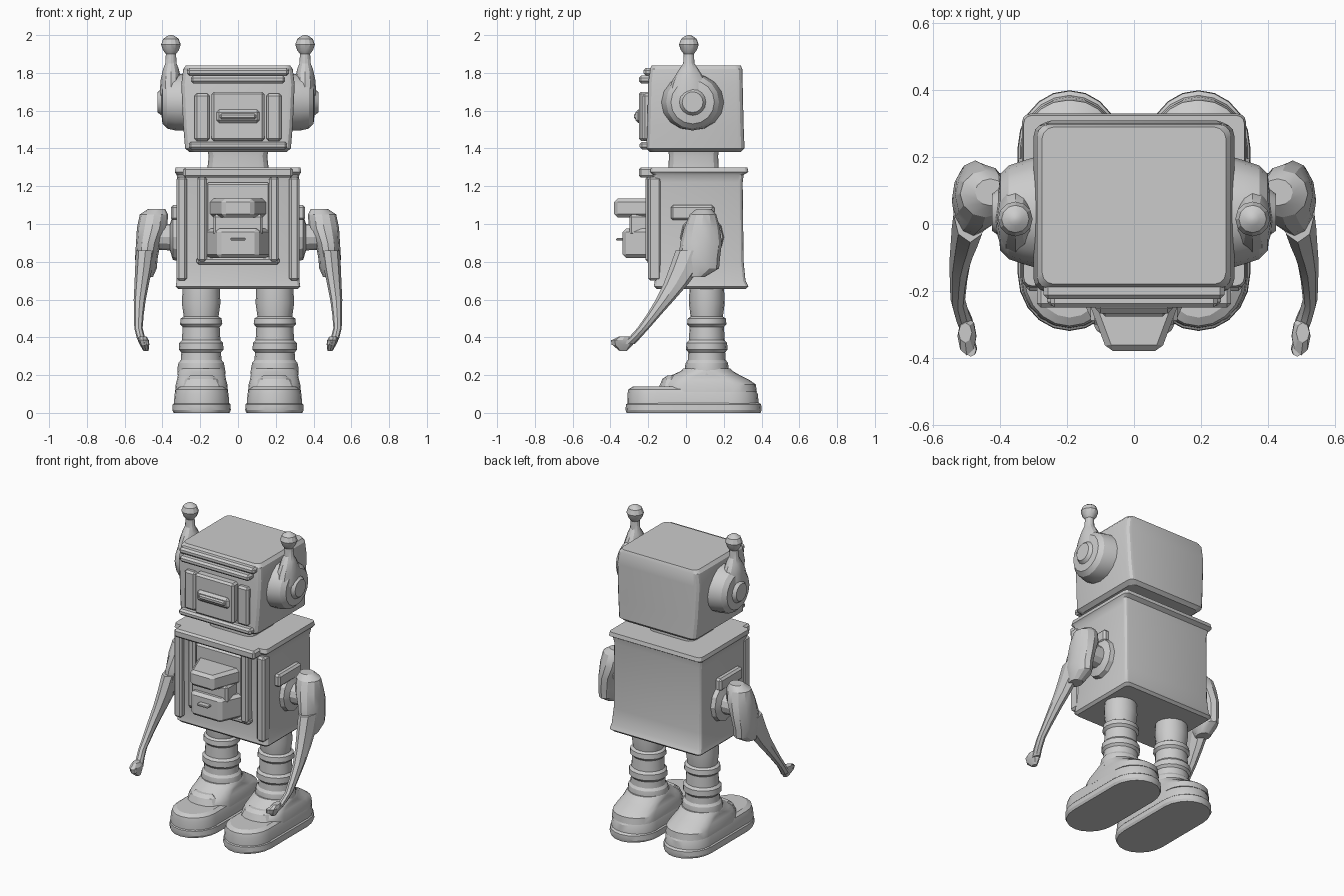
import bpy, bmesh, math
from mathutils import Matrix, Vector


def ring(cx, cy, rx, ry, r, seg):
    """Rounded rectangle outline; a big r gives an ellipse."""
    ax, ay = min(r, rx), min(r, ry)
    pts = []
    for q, (sx, sy) in enumerate([(1, 1), (-1, 1), (-1, -1), (1, -1)]):
        for k in range(seg + 1):
            a = (q + k / seg) * math.pi / 2
            pts.append((cx + sx * (rx - ax) + ax * math.cos(a),
                        cy + sy * (ry - ay) + ay * math.sin(a)))
    return pts


def loft(name, rings, r=9, seg=3, mirror=False, matrix=None):
    """Skin through horizontal rings given as (z, cx, cy, rx, ry)."""
    bm = bmesh.new()
    loops = [[bm.verts.new((x, y, z)) for x, y in ring(cx, cy, rx, ry, r, seg)]
             for z, cx, cy, rx, ry in rings]
    n = len(loops[0])
    for a, b in zip(loops, loops[1:]):
        for i in range(n):
            j = (i + 1) % n
            bm.faces.new((a[i], a[j], b[j], b[i]))
    bm.faces.new(loops[0][::-1])
    bm.faces.new(loops[-1])
    bmesh.ops.remove_doubles(bm, verts=bm.verts, dist=1e-5)
    if matrix:
        bm.transform(matrix)
    bmesh.ops.recalc_face_normals(bm, faces=bm.faces)
    return finish(name, bm, mirror)


def box(name, x0, x1, y0, y1, z0, z1, bevel=0.012, mirror=False, front=1.0):
    """Bevelled box; front narrows the -y face in x."""
    bm = bmesh.new()
    bmesh.ops.create_cube(bm, size=1)
    for v in bm.verts:
        s = front if v.co.y < 0 else 1
        v.co = Vector(((x0 + x1) / 2 + v.co.x * (x1 - x0) * s,
                       (y0 + y1) / 2 + v.co.y * (y1 - y0),
                       (z0 + z1) / 2 + v.co.z * (z1 - z0)))
    bmesh.ops.bevel(bm, geom=bm.edges[:], offset=bevel, segments=1, affect='EDGES')
    return finish(name, bm, mirror)


def finish(name, bm, mirror):
    me = bpy.data.meshes.new(name)
    bm.to_mesh(me)
    bm.free()
    ob = bpy.data.objects.new(name, me)
    bpy.context.collection.objects.link(ob)
    if mirror:
        ob.modifiers.new("Mirror", 'MIRROR').use_mirror_merge = False
    return ob


# Head with face details
loft("head", [(1.38, 0, .05, .255, .24), (1.40, 0, .05, .28, .26), (1.52, 0, .05, .29, .255),
              (1.74, 0, .05, .30, .25), (1.82, 0, .053, .29, .245), (1.84, 0, .055, .275, .235)], r=.035)
box("brow", -.25, .25, -.25, -.15, 1.745, 1.785)
box("visor_top", -.27, .27, -.225, -.1, 1.785, 1.825)
box("chin_ledge", -.26, .26, -.245, -.15, 1.395, 1.435)
box("face_plate", -.14, .14, -.25, -.15, 1.44, 1.70)
box("mouth", -.115, .115, -.268, -.2, 1.535, 1.605, .015)
box("mouth_slot", -.095, .095, -.276, -.25, 1.555, 1.585, .008)
box("cheek_pillar", .15, .23, -.23, -.15, 1.44, 1.69, mirror=True)

# Ears turned onto the x axis, with ball antennas
to_side = Matrix.Translation((0, .035, 1.645)) @ Matrix.Rotation(math.pi / 2, 4, 'Y')
loft("ear", [(.28, 0, 0, .15, .17), (.33, 0, 0, .15, .155), (.375, 0, 0, .14, .14),
             (.40, 0, 0, .115, .115), (.405, 0, 0, .07, .07), (.425, 0, 0, .055, .055)],
     seg=4, mirror=True, matrix=to_side)
loft("antenna", [(z, .355, .015, r, r * k) for z, r, k in [
    (1.68, .06, 1.9), (1.76, .055, 1.6), (1.82, .042, 1.2), (1.85, .03, 1), (1.90, .027, 1), (1.92, .042, 1),
    (1.95, .052, 1), (1.98, .041, 1), (1.995, .02, 1), (2.0, .006, 1)]], mirror=True)

# Neck
loft("neck", [(1.27, 0, .04, .165, .135), (1.36, 0, .04, .155, .13), (1.40, 0, .04, .165, .135)], r=.05)

# Torso shell, flaring at the hem and rim
loft("torso", [(.655, 0, .08, .315, .235), (.67, 0, .08, .33, .25), (.70, 0, .075, .325, .24),
               (.80, 0, .07, .318, .235), (1.22, 0, .065, .318, .235), (1.26, 0, .065, .325, .24),
               (1.275, 0, .07, .335, .26), (1.30, 0, .07, .33, .255)], r=.025)
box("torso_top_ledge", -.29, .29, -.25, -.1, 1.245, 1.30)
box("chest_side_rail", .165, .215, -.215, -.13, .80, 1.25, mirror=True)
box("chest_edge_rail", .27, .325, -.20, -.13, .70, 1.25, mirror=True)
box("chest_sill", -.22, .22, -.205, -.13, .785, .825)
box("chest_back_panel", -.17, .17, -.20, -.13, .82, 1.22)
box("chest_upper_block", -.155, .155, -.38, -.18, 1.035, 1.135, .018, front=.52)
box("chest_middle_block", -.13, .13, -.30, -.18, .94, 1.05)
box("chest_lower_block", -.175, .175, -.335, -.18, .82, .975, .018, front=.6)
box("chest_fin", -.04, .04, -.37, -.30, .912, .925, .004)

# Shoulders and arms
loft("shoulder_joint", [(.30, 0, 0, .13, .12), (.345, 0, 0, .12, .11), (.36, 0, 0, .07, .07),
                        (.44, 0, 0, .065, .065)], mirror=True,
     matrix=Matrix.Translation((0, .085, .93)) @ Matrix.Rotation(math.pi / 2, 4, 'Y'))
box("shoulder_bracket", .31, .355, -.08, .15, 1.02, 1.10, mirror=True)
loft("upper_arm", [(1.08, .43, .095, .045, .04), (1.05, .445, .09, .075, .07), (.98, .455, .085, .08, .095),
                   (.90, .475, .08, .065, .11), (.82, .485, .07, .06, .11), (.765, .485, .075, .055, .10),
                   (.72, .49, .05, .04, .05)], mirror=True)
loft("forearm", [(.86, .49, .03, .05, .085), (.76, .50, -.01, .045, .08), (.68, .51, -.055, .038, .065),
                 (.60, .52, -.11, .032, .05), (.52, .525, -.17, .026, .038), (.45, .527, -.225, .022, .032),
                 (.40, .515, -.27, .022, .032), (.365, .50, -.305, .022, .035)], seg=2, mirror=True)
loft("claw_palm", [(.405, .505, -.325, .02, .03), (.385, .50, -.335, .028, .058), (.36, .495, -.335, .024, .055),
                   (.328, .487, -.332, .014, .02)], seg=2, mirror=True)
loft("claw_finger", [(.385, .488, -.375, .016, .022), (.36, .485, -.372, .016, .022)], seg=2, mirror=True)

# Ribbed legs
loft("leg", [(z, .195, .11, r, r * .93) for z, r in [
    (.67, .098), (.58, .102), (.51, .092), (.50, .108), (.47, .112), (.455, .098), (.385, .102),
    (.37, .116), (.335, .118), (.32, .105), (.28, .108), (.265, .12), (.24, .125), (.20, .125)]],
     seg=4, mirror=True)

# Feet: sole, shoe and instep
loft("sole", [(0, .193, .04, .148, .355), (.015, .193, .04, .155, .36), (.045, .193, .04, .153, .358),
              (.055, .193, .04, .143, .345)], r=.17, seg=5, mirror=True)
loft("shoe", [(.05, .193, .037, .146, .348), (.10, .193, .035, .143, .345), (.125, .193, .03, .135, .335),
              (.14, .193, .03, .115, .31)], r=.15, seg=5, mirror=True)
loft("instep", [(.11, .193, .12, .14, .255), (.15, .193, .12, .137, .25), (.175, .193, .11, .13, .225),
                (.20, .193, .105, .125, .18), (.22, .193, .11, .128, .14), (.235, .193, .11, .12, .125)],
     r=.13, seg=5, mirror=True)
loft("toe_ridge", [(.12, .193, -.08, .115, .07), (.18, .193, -.08, .085, .045), (.197, .193, -.075, .06, .025)],
     mirror=True)

# Soft shading with crisp edges
for ob in bpy.context.collection.objects:
    ob.select_set(True)
    bpy.context.view_layer.objects.active = ob
bpy.ops.object.shade_smooth_by_angle(angle=math.radians(25))
